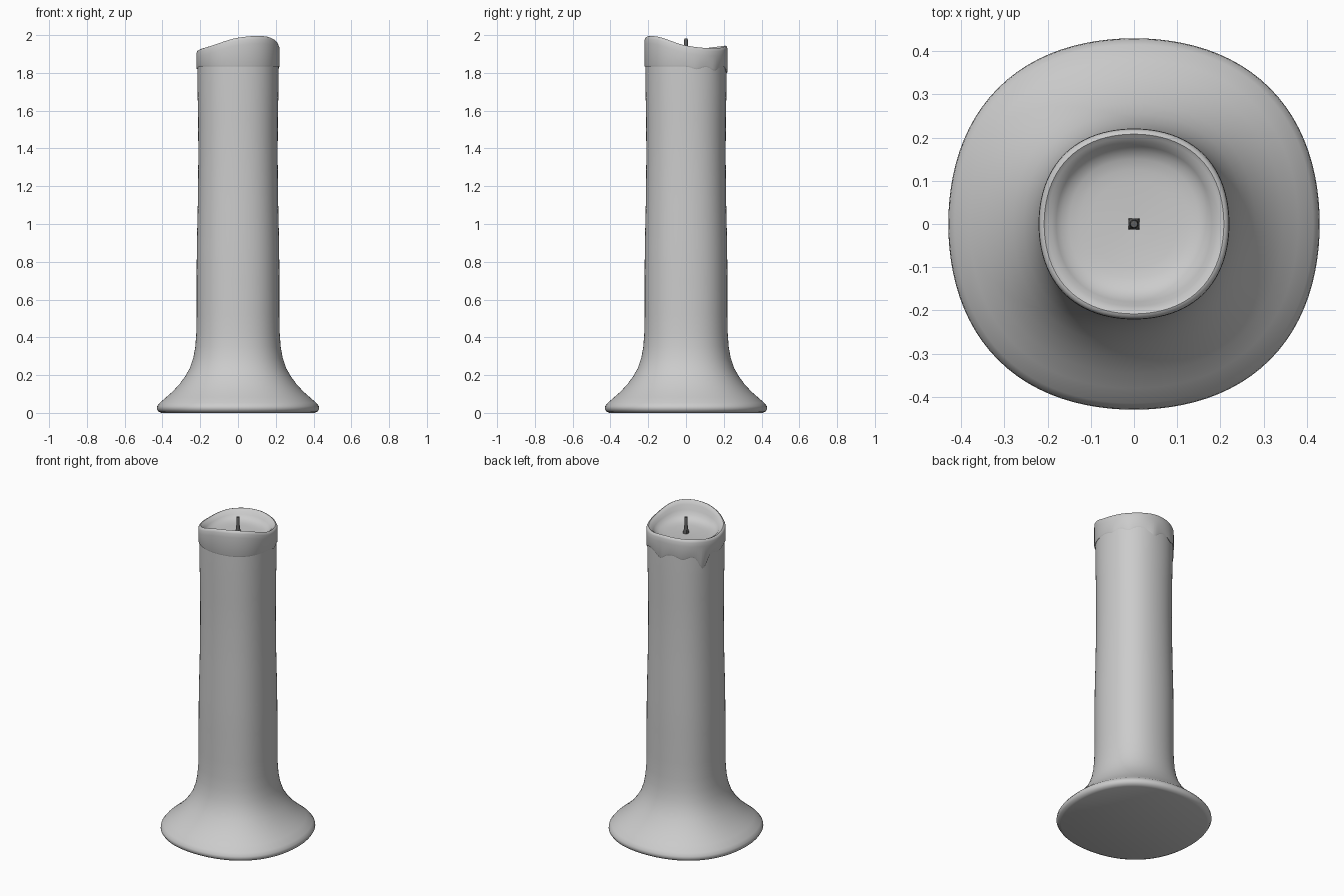
import bpy, bmesh, math

if "Cube" in bpy.data.objects:
    bpy.data.objects.remove(bpy.data.objects["Cube"])

N = 96


def wave(vals, t):
    """Smooth periodic interpolation of evenly spaced values around the candle."""
    n = len(vals)
    u = (t / (2 * math.pi) * n) % n
    i, f = int(u), u % 1
    a, b, c, d = (vals[(i + k) % n] for k in (-1, 0, 1, 2))
    return b + 0.5 * f * (c - a + f * (2*a - 5*b + 4*c - d + f * (3*(b - c) + d - a)))


def rim(t):
    return wave([1.945, 1.93, 1.944, 1.937, 1.92, 1.94, 1.986, 1.992], t)


def skirt(t):
    # wavy melted edge, one long drip on the back left
    a = math.degrees(t) % 360
    z = 1.833
    for centre, width, depth in ((151, 9, .085), (120, 9, .02), (82, 10, .035),
                                 (42, 8, .022), (15, 8, .014), (185, 10, .015)):
        z -= depth * math.exp(-((a - centre) / width) ** 2)
    return z


def loft(name, rings, n, shape):
    bm = bmesh.new()
    loops = []
    for r, zf in rings:
        loop = []
        for i in range(n):
            t = 2 * math.pi * i / n
            k = r * shape(t, r)
            z = zf(t) if callable(zf) else zf
            loop.append(bm.verts.new((k * math.cos(t), k * math.sin(t), z)))
        loops.append(loop)
    for lo, hi in zip(loops, loops[1:]):
        for i in range(n):
            j = (i + 1) % n
            bm.faces.new((lo[i], lo[j], hi[j], hi[i]))
    bm.faces.new(loops[0][::-1])
    bm.faces.new(loops[-1])
    me = bpy.data.meshes.new(name)
    bm.to_mesh(me)
    bm.free()
    ob = bpy.data.objects.new(name, me)
    bpy.context.collection.objects.link(ob)
    bpy.context.view_layer.objects.active = ob
    ob.select_set(True)
    bpy.ops.object.shade_smooth_by_angle(angle=math.radians(50))
    ob.select_set(False)
    return ob


def squarish(t, r):
    return 1 + 0.035 * math.sin(2 * t) ** 2


# Wax: flared foot, shaft, overhanging melted skirt, wavy rim and bowl
rings = [(.405, 0), (.422, .008), (.43, .022), (.428, .036), (.415, .053), (.38, .083),
         (.345, .114), (.31, .152), (.28, .193), (.255, .237), (.237, .29), (.226, .35),
         (.221, .42), (.219, .52), (.219, .7), (.218, .88), (.213, 1.1), (.21, 1.35),
         (.211, 1.55), (.214, 1.7)]
rings += [(.214, lambda t: skirt(t) + .004),
          (.218, lambda t: skirt(t)),
          (.221, lambda t: skirt(t) + .008),
          (.221, lambda t: rim(t) - .04),
          (.220, lambda t: rim(t) - .015),
          (.215, lambda t: rim(t) - .003),
          (.208, rim),
          (.200, lambda t: rim(t) - .006)]
for r, f in ((.19, .78), (.18, .52), (.168, .3), (.15, .14), (.125, .06), (.1, .02), (.05, 0)):
    rings.append((r, lambda t, f=f: 1.882 + (rim(t) - 1.882) * f))
rings.append((.005, 1.88))
wax = loft("wax_candle", rings, N, squarish)

# Wick: square flared base narrowing to a round stem
def wick_shape(t, r):
    return 1 / max(abs(math.cos(t)), abs(math.sin(t))) if r > .0115 else 1


wick = loft("wick", [(.013, 1.87), (.013, 1.888), (.0112, 1.91), (.010, 1.93),
                     (.010, 1.975), (.008, 1.982)], 16, wick_shape)
mat = bpy.data.materials.new("dark_wick")
mat.diffuse_color = (.12, .12, .12, 1)
mat.use_nodes = True
mat.node_tree.nodes["Principled BSDF"].inputs["Base Color"].default_value = mat.diffuse_color
wick.data.materials.append(mat)
